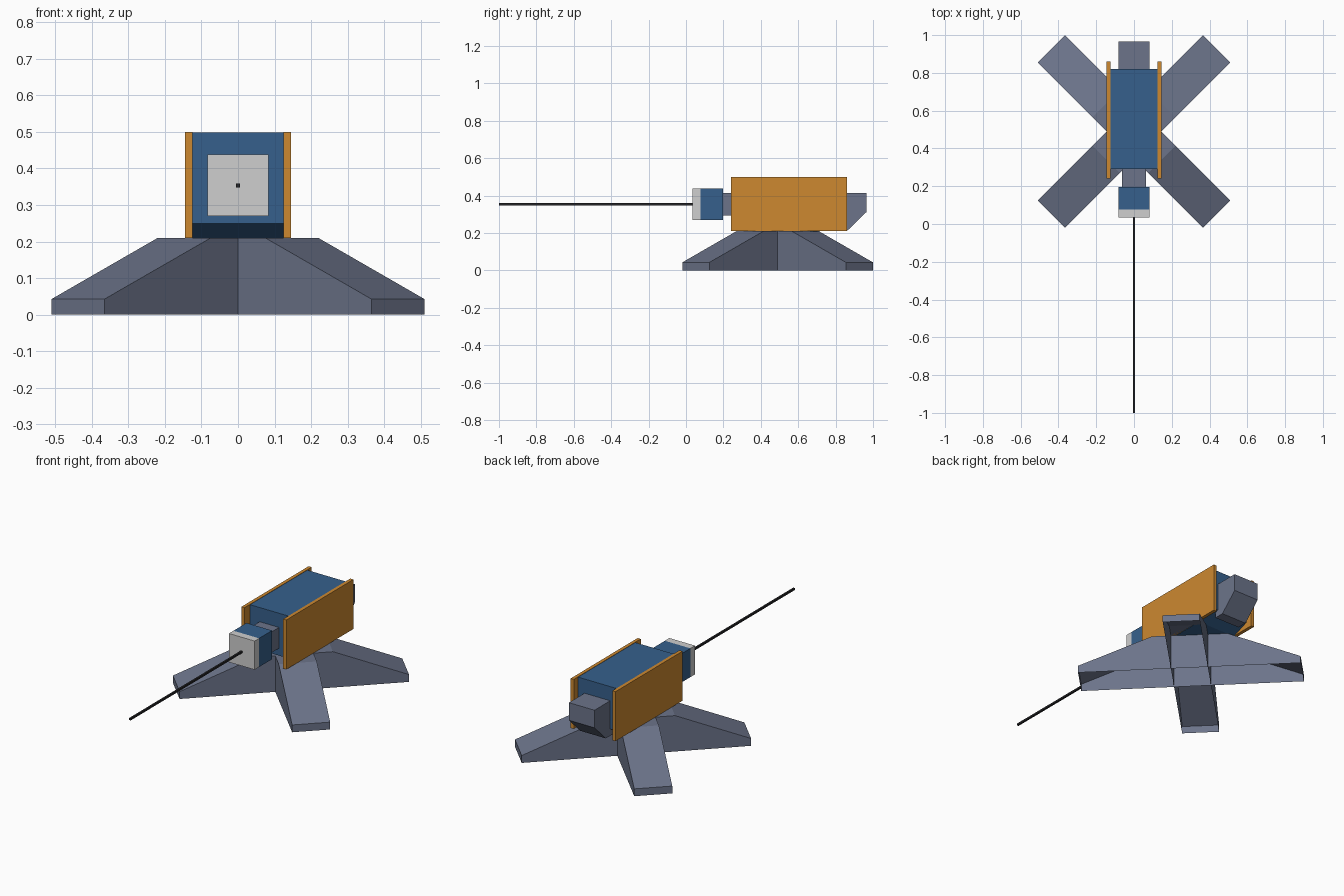
import bpy, bmesh, math
from mathutils import Matrix

if "Cube" in bpy.data.objects:
    bpy.data.objects.remove(bpy.data.objects["Cube"])


def material(name, rgb):
    m = bpy.data.materials.new(name)
    m.diffuse_color = (*rgb, 1)
    m.use_nodes = True
    m.node_tree.nodes["Principled BSDF"].inputs["Base Color"].default_value = m.diffuse_color
    return m


BLUE = material("blue paint", (0.037, 0.118, 0.265))
ORANGE = material("orange paint", (0.61, 0.25, 0.03))
GREY = material("slate grey", (0.15, 0.175, 0.255))
WHITE = material("light grey", (0.62, 0.62, 0.62))
BLACK = material("black metal", (0.018, 0.018, 0.02))


def prism(name, profile, x0, x1, mat, matrix=None, open_bottom=False):
    """Extrude a (y, z) profile along x from x0 to x1."""
    bm = bmesh.new()
    face = bm.faces.new([bm.verts.new((x0, y, z)) for y, z in profile])
    ext = bmesh.ops.extrude_face_region(bm, geom=[face])
    verts = [g for g in ext["geom"] if isinstance(g, bmesh.types.BMVert)]
    bmesh.ops.translate(bm, verts=verts, vec=(x1 - x0, 0, 0))
    bmesh.ops.recalc_face_normals(bm, faces=bm.faces)
    if open_bottom:
        low = [f for f in bm.faces if all(v.co.z < 1e-5 for v in f.verts)]
        bmesh.ops.delete(bm, geom=low, context='FACES')
    if matrix:
        bm.transform(matrix)
    me = bpy.data.meshes.new(name)
    bm.to_mesh(me)
    bm.free()
    me.materials.append(mat)
    ob = bpy.data.objects.new(name, me)
    bpy.context.collection.objects.link(ob)
    return ob


def box(name, x, y, z, mat):
    rect = [(y[0], z[0]), (y[1], z[0]), (y[1], z[1]), (y[0], z[1])]
    return prism(name, rect, x[0], x[1], mat)


# Crossed feet: two hollow tapered beams, open underneath
beam = [(-0.618, 0), (0.618, 0), (0.618, 0.043), (0.208, 0.21),
        (-0.208, 0.21), (-0.618, 0.043)]
for side, angle in (("left", 45), ("right", -45)):
    place = Matrix.Translation((0, 0.49, 0)) @ Matrix.Rotation(math.radians(angle), 4, 'Z')
    prism("base_beam_" + side, beam, -0.1025, 0.1025, GREY, place, True)

# Main housing with undercut ends
housing = [(0.29, 0.25), (0.40, 0.208), (0.71, 0.208), (0.82, 0.25),
           (0.82, 0.498), (0.29, 0.498)]
prism("housing", housing, -0.125, 0.125, BLUE)

# Side armour plates
for side, s in (("left", -1), ("right", 1)):
    box("side_plate_" + side, sorted((s * 0.125, s * 0.145)), (0.24, 0.86), (0.21, 0.5), ORANGE)

# Rear counterweight with slanted underside
rear = [(0.80, 0.21), (0.86, 0.21), (0.965, 0.312), (0.965, 0.415), (0.80, 0.415)]
prism("rear_block", rear, -0.083, 0.083, GREY)

# Neck, front block, cap and long barrel
box("neck", (-0.0625, 0.0625), (0.19, 0.30), (0.293, 0.415), GREY)
box("front_block", (-0.083, 0.083), (0.077, 0.197), (0.27, 0.438), BLUE)
box("front_cap", (-0.083, 0.083), (0.035, 0.077), (0.27, 0.438), WHITE)
box("barrel", (-0.0055, 0.0055), (-1.0, 0.04), (0.348, 0.359), BLACK)
